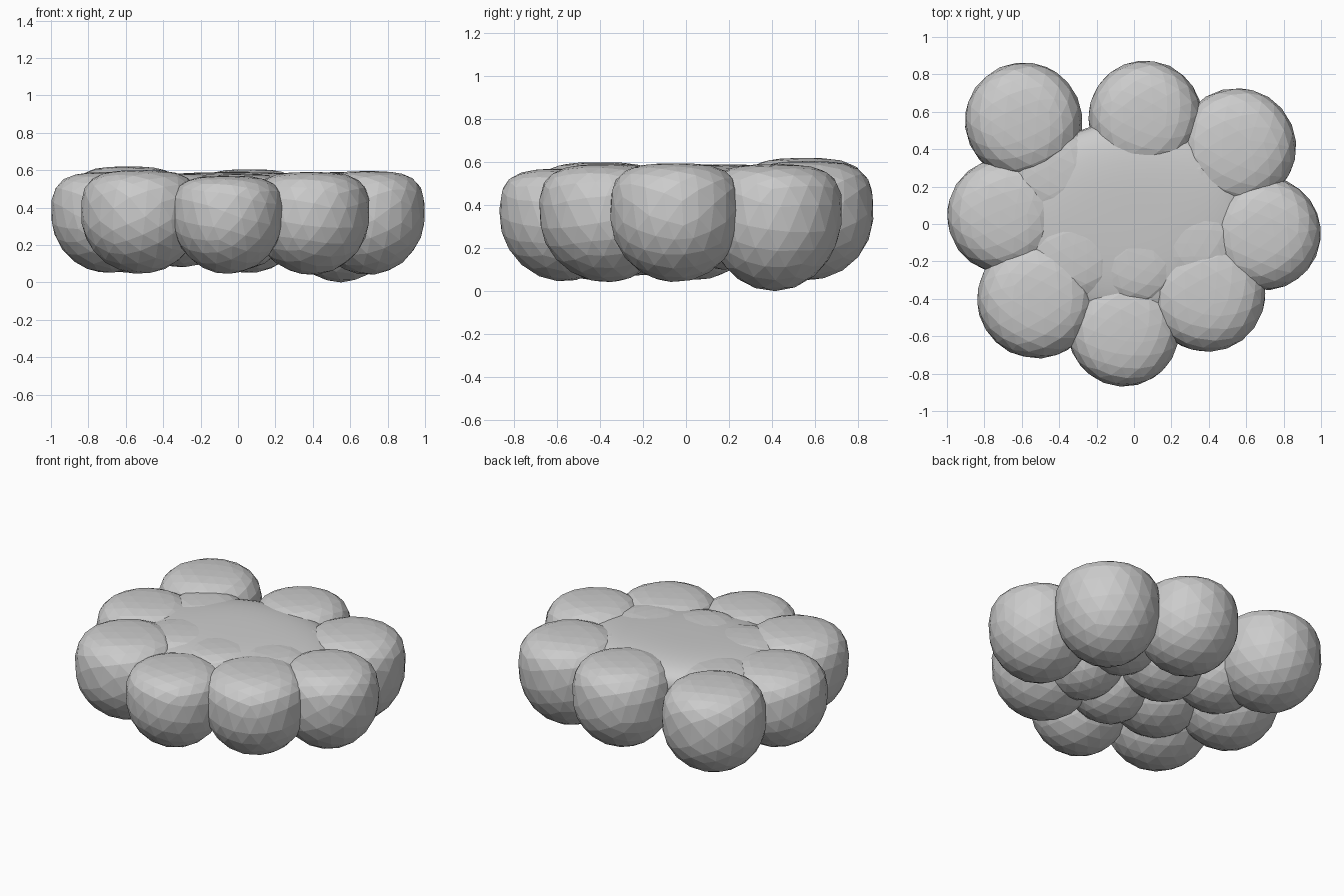
import bpy, bmesh, math, random
from mathutils import Euler

if "Cube" in bpy.data.objects:
    bpy.data.objects.remove(bpy.data.objects["Cube"])

random.seed(4)

def finish(bm, name):
    me = bpy.data.meshes.new(name)
    bm.to_mesh(me)
    bm.free()
    ob = bpy.data.objects.new(name, me)
    bpy.context.collection.objects.link(ob)
    return ob

def puff(name, x, y, r, bottom, top, mid=0.36):
    """Faceted ball: round underside, broad flattened crown."""
    bm = bmesh.new()
    bmesh.ops.create_icosphere(bm, subdivisions=3, radius=1)
    rot = Euler([random.uniform(0, 6.28) for _ in range(3)]).to_matrix()
    for v in bm.verts:
        p = rot @ v.co
        if p.z > 0:
            rad = min(1, math.hypot(p.x, p.y))
            z = mid + (top - mid) * (1 - rad ** 3.3) ** (1 / 3.3)
        else:
            z = mid + (mid - bottom) * p.z
        v.co = (x + r * p.x, y + r * p.y, z)
    return finish(bm, name)

# Outer ring of puffs: x, y, radius, bottom, top
outer = [
    (-0.59, 0.55, 0.315, 0.05, 0.62),
    (0.06, 0.57, 0.305, 0.05, 0.605),
    (0.55, 0.41, 0.318, 0.00, 0.59),
    (0.695, -0.05, 0.305, 0.04, 0.595),
    (0.39, -0.37, 0.315, 0.04, 0.59),
    (-0.055, -0.57, 0.30, 0.045, 0.57),
    (-0.52, -0.40, 0.32, 0.045, 0.60),
    (-0.69, 0.045, 0.31, 0.05, 0.59),
]
for i, a in enumerate(outer):
    puff(f"outer_puff_{i + 1}", *a)

# Inner puffs filling the underside
inner = [
    (-0.30, -0.15, 0.29, 0.08, 0.58),
    (-0.08, 0.18, 0.28, 0.10, 0.58),
    (0.02, -0.20, 0.27, 0.07, 0.58),
    (0.32, -0.10, 0.27, 0.08, 0.58),
    (-0.42, 0.27, 0.27, 0.10, 0.58),
    (0.27, 0.20, 0.25, 0.14, 0.575),
]
for i, a in enumerate(inner):
    puff(f"inner_puff_{i + 1}", *a)

# Smooth crown blending the tops together
bm = bmesh.new()
bmesh.ops.create_uvsphere(bm, u_segments=40, v_segments=20, radius=1)
for v in bm.verts:
    p = v.co.copy()
    rad = min(1, math.hypot(p.x, p.y))
    h = (1 - rad ** 3) ** (1 / 3)
    ang = math.atan2(p.y, p.x)
    z = 0.45 + (0.135 * h if p.z > 0 else -0.1 * h)
    v.co = (-0.02 + 0.64 * p.x, 0.02 + 0.53 * p.y, z + 0.02 * p.y * h)
crown = finish(bm, "crown_sheet")
for f in crown.data.polygons:
    f.use_smooth = True
